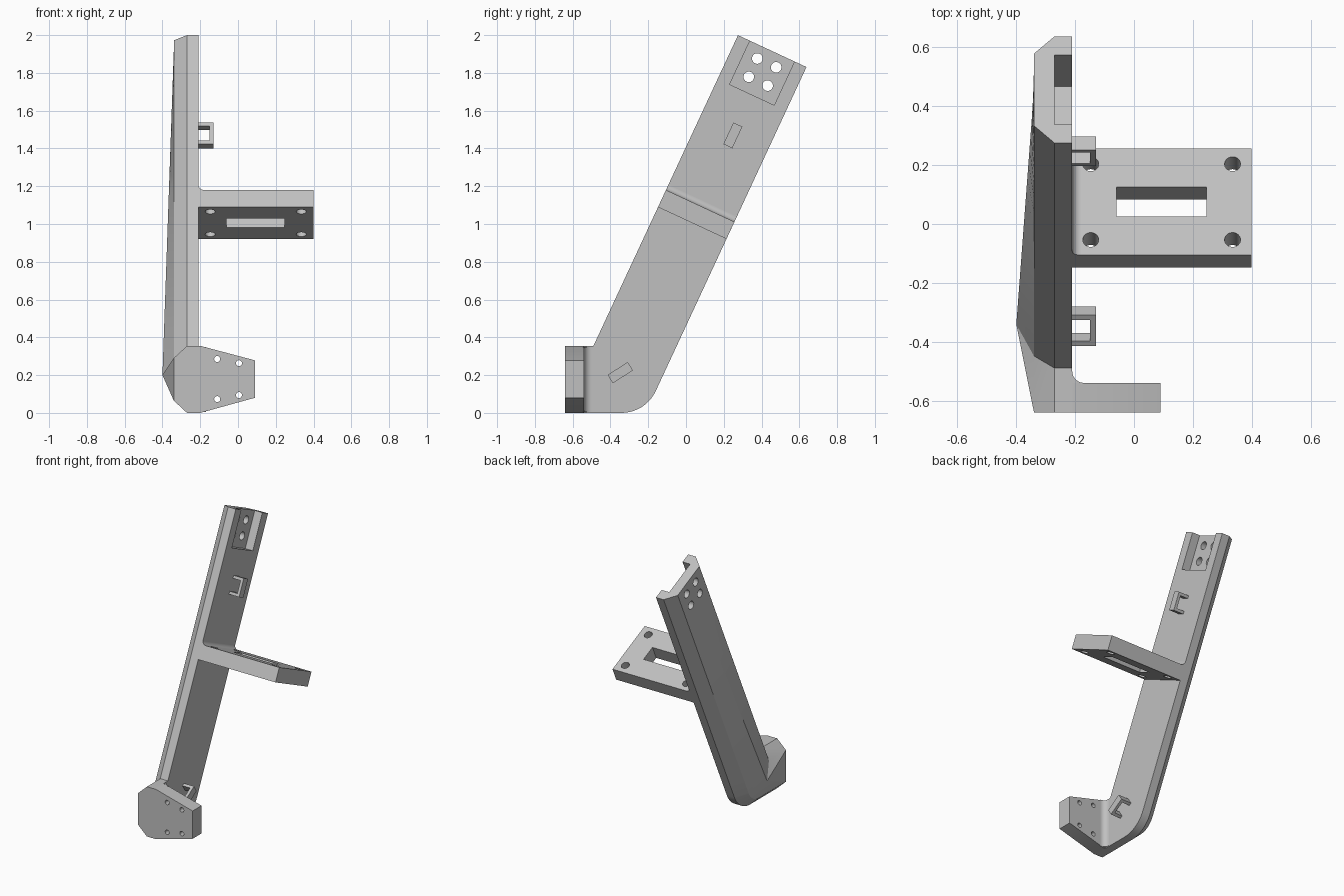
import bpy, bmesh
from math import radians, sin, cos, pi
from mathutils import Vector, Matrix

if "Cube" in bpy.data.objects:
    bpy.data.objects.remove(bpy.data.objects["Cube"])

grey = bpy.data.materials.new("light_grey")
grey.use_nodes = True
colour = (0.53, 0.53, 0.53, 1)
grey.diffuse_color = colour
grey.node_tree.nodes["Principled BSDF"].inputs["Base Color"].default_value = colour

# Arm frame: s runs up the leaning arm, t across it from front to back
LEAN = radians(24.95)
UP = Vector((0, sin(LEAN), cos(LEAN)))
BACK = Vector((0, cos(LEAN), -sin(LEAN)))
ELBOW = Vector((0, -0.49, 0.355))
LENGTH, WIDTH, HALF = 1.814, 0.40, 0.20
INNER, EDGE, OUTER, PEAK = -0.21, -0.27, -0.34, -0.40
FRONT = -0.64
CENTRE = Vector((0, -0.3415, 0.2))


def arm(x, s, t):
    return ELBOW + UP * s + BACK * t + Vector((x, 0, 0))


def finish(name, bm):
    bmesh.ops.recalc_face_normals(bm, faces=bm.faces)
    mesh = bpy.data.meshes.new(name)
    bm.to_mesh(mesh)
    bm.free()
    mesh.materials.append(grey)
    obj = bpy.data.objects.new(name, mesh)
    bpy.context.collection.objects.link(obj)
    return obj


def prism(name, outline, depth):
    """Extrude a planar outline of 3D points along a vector."""
    bm = bmesh.new()
    face = bm.faces.new([bm.verts.new(p) for p in outline])
    new = bmesh.ops.extrude_face_region(bm, geom=[face])["geom"]
    bmesh.ops.translate(bm, vec=depth, verts=[v for v in new if isinstance(v, bmesh.types.BMVert)])
    return finish(name, bm)


def arm_box(name, x0, x1, s0, s1, t0, t1):
    corners = [arm(x0, s0, t0), arm(x1, s0, t0), arm(x1, s1, t0), arm(x0, s1, t0)]
    return prism(name, corners, BACK * (t1 - t0))


def rod(name, centre, axis, radius, length=0.4):
    bm = bmesh.new()
    turn = Vector(axis).to_track_quat('Z', 'Y').to_matrix().to_4x4()
    bmesh.ops.create_cone(bm, cap_ends=True, segments=32, radius1=radius, radius2=radius,
                          depth=length, matrix=Matrix.Translation(centre) @ turn)
    return finish(name, bm)


def cut(obj, cutters):
    for c in cutters:
        c.hide_render = True
        mod = obj.modifiers.new("cut", 'BOOLEAN')
        mod.operation, mod.solver, mod.object = 'DIFFERENCE', 'EXACT', c
        bpy.context.view_layer.objects.active = obj
        bpy.ops.object.modifier_apply(modifier=mod.name)
        bpy.data.objects.remove(c)


def fillet(name, corner, u, v, radius, depth):
    """Concave corner filler between directions u and v."""
    pts = [corner - u * 0.005 - v * 0.005, corner + u * radius - v * 0.005]
    for i in range(11):
        a = pi / 2 * i / 10
        pts.append(corner + u * radius * (1 - sin(a)) + v * radius * (1 - cos(a)))
    pts.append(corner + v * radius - u * 0.005)
    return prism(name, pts, depth)


# Bent main arm: stacked bent outlines, closed by a ridge rising to the elbow peak
ARC, N = 12, 16


def bent_outline(x, d):
    pts = [Vector((x, FRONT, d))]
    for i in range(ARC):
        a = -pi / 2 + (pi / 2 - LEAN) * i / (ARC - 1)
        pts.append(CENTRE + Vector((x, cos(a) * (HALF - d), sin(a) * (HALF - d))))
    start, end = pts[-1].copy(), arm(x, LENGTH, WIDTH - d)
    pts += [start.lerp(end, j / N) for j in range(1, N + 1)]
    pts.append(arm(x, LENGTH, HALF))
    top = arm(x, LENGTH, d)
    low = Vector((x, ELBOW.y + (d - d * sin(LEAN)) / cos(LEAN), ELBOW.z - d))
    pts += [top.lerp(low, j / N) for j in range(N + 1)]
    pts.append(Vector((x, FRONT, ELBOW.z - d)))
    return pts


bm = bmesh.new()
loops = [[bm.verts.new(p) for p in bent_outline(x, d)]
         for x, d in ((INNER, 0), (EDGE, 0), (OUTER, 0.065))]
bm.faces.new(loops[0])
count = len(loops[0])
for lower, upper in zip(loops, loops[1:]):
    for i in range(count):
        k = (i + 1) % count
        bm.faces.new((lower[i], lower[k], upper[k], upper[i]))
rim = loops[-1]
mid = ARC + N + 1
peak = CENTRE + Vector((PEAK, 0, 0))
ridge = [bm.verts.new(peak.lerp(rim[mid].co, j / N)) for j in range(N)] + [rim[mid]]
for i in list(range(ARC)) + [count - 2, count - 1]:
    bm.faces.new((rim[i], rim[(i + 1) % count], ridge[0]))
for j in range(N):
    for side in (rim[ARC + j:ARC + j + 2], [rim[count - 2 - j], rim[count - 3 - j]]):
        quad = side + [ridge[j + 1], ridge[j]]
        bm.faces.new(quad)
bmesh.ops.triangulate(bm, faces=[f for f in bm.faces if ridge[0] in f.verts or
                                 any(v in ridge[:-1] for v in f.verts)])
main_arm = finish("main_arm", bm)

# Open pocket and four bolt holes at the arm's top
cut(main_arm, [arm_box("pocket_cutter", EDGE, 0, LENGTH - 0.255, LENGTH + 0.1, 0.07, 0.33)])
cut(main_arm, [rod("bolt_cutter", arm(EDGE, s, t), (1, 0, 0), 0.028)
               for s in (1.638, 1.745) for t in (0.145, 0.255)])

# Tapered foot plate with four small holes
outline = [(-0.22, 0), (-0.2, 0), (0.09, 0.08), (0.09, 0.278), (-0.2, 0.355), (-0.22, 0.355)]
foot_plate = prism("foot_plate", [Vector((x, FRONT, z)) for x, z in outline], Vector((0, 0.1, 0)))
cut(foot_plate, [rod("screw_cutter", (x, FRONT, z), (0, 1, 0), 0.016)
                 for x, z in ((-0.11, 0.285), (-0.11, 0.073), (0.005, 0.263), (0.005, 0.094))])
foot_fillet = fillet("foot_fillet", Vector((INNER, -0.54, 0.005)), Vector((1, 0, 0)),
                     Vector((0, 1, 0)), 0.04, Vector((0, 0, 0.345)))

# Side shelf with a slot and four holes
S0, S1 = 0.81, 0.91
shelf = arm_box("shelf", INNER - 0.01, 0.4, S0, S1, 0, WIDTH)
cut(shelf, [arm_box("slot_cutter", -0.06, 0.247, S0 - 0.1, S1 + 0.1, 0.145, 0.255)])
cut(shelf, [rod("hole_cutter", arm(x, S0, t), UP, 0.027)
            for x in (-0.147, 0.335) for t in (0.058, 0.342)])
shelf_fillet = fillet("shelf_fillet", arm(INNER, S1, 0), Vector((1, 0, 0)), UP, 0.03, BACK * WIDTH)


# Cable clips: U-shaped staples on the inner face
def clip(name, y, z, tilt):
    along = Vector((0, sin(tilt), cos(tilt)))
    across = Vector((0, cos(tilt), -sin(tilt)))
    base, tip, half, wall = INNER - 0.005, -0.13, 0.063, 0.02
    shape = [(base, -half), (tip, -half), (tip, half), (base, half), (base, half - wall),
             (tip - wall, half - wall), (tip - wall, wall - half), (base, wall - half)]
    centre = Vector((0, y, z)) - across * 0.026
    return prism(name, [centre + Vector((x, 0, 0)) + along * a for x, a in shape], across * 0.052)


upper_clip = clip("upper_clip", 0.248, 1.469, LEAN)
lower_clip = clip("lower_clip", -0.348, 0.213, radians(57.5))

# Smooth curves, crisp edges
bpy.ops.object.select_all(action='DESELECT')
for obj in (main_arm, foot_plate, foot_fillet, shelf, shelf_fillet, upper_clip, lower_clip):
    obj.select_set(True)
    bpy.context.view_layer.objects.active = obj
bpy.ops.object.shade_smooth_by_angle(angle=radians(20))
